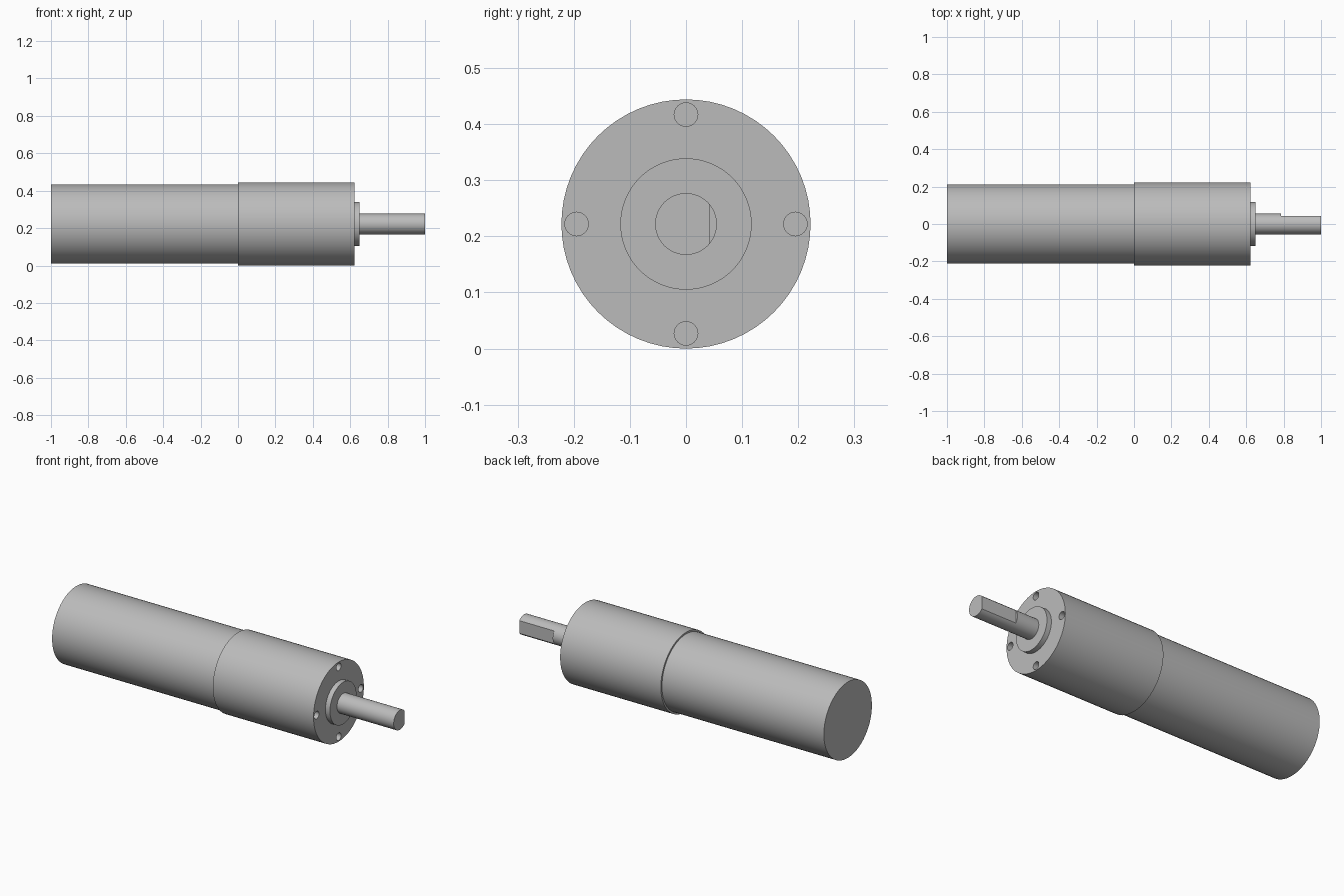
import bpy
from math import pi, cos, sin, radians

if "Cube" in bpy.data.objects:
    bpy.data.objects.remove(bpy.data.objects["Cube"])

AXIS_Z = 0.222

metal = bpy.data.materials.new("grey metal")
metal.use_nodes = True
grey = (0.5, 0.5, 0.5, 1)
metal.diffuse_color = grey
metal.node_tree.nodes["Principled BSDF"].inputs["Base Color"].default_value = grey


def rod(name, x0, x1, radius, y=0, z=0, sides=64):
    """Cylinder along x, placed relative to the motor axis."""
    bpy.ops.mesh.primitive_cylinder_add(
        vertices=sides, radius=radius, depth=x1 - x0,
        location=((x0 + x1) / 2, y, AXIS_Z + z), rotation=(0, pi / 2, 0))
    ob = bpy.context.object
    ob.name = name
    bpy.ops.object.transform_apply(location=False, rotation=True, scale=True)
    ob.data.materials.append(metal)
    return ob


def cut(target, cutter):
    """Subtract the cutter, then discard it."""
    mod = target.modifiers.new("cut", "BOOLEAN")
    mod.operation = "DIFFERENCE"
    mod.solver = "EXACT"
    mod.object = cutter
    bpy.context.view_layer.objects.active = target
    bpy.ops.object.modifier_apply(modifier=mod.name)
    bpy.data.objects.remove(cutter)


# Main cylinders, laid end to end
motor = rod("motor_body", -1, 0, 0.212)
gearbox = rod("gearbox", 0, 0.622, 0.222)
boss = rod("front_boss", 0.622, 0.65, 0.117)
shaft = rod("output_shaft", 0.65, 1, 0.055, sides=48)

# Four mounting holes in the gearbox face
for i in range(4):
    a = i * pi / 2
    cut(gearbox, rod("hole_cutter", 0.5, 0.7, 0.021,
                     0.195 * cos(a), 0.195 * sin(a), sides=32))

# Flat on the back side of the shaft
bpy.ops.mesh.primitive_cube_add(size=1, location=(0.935, 0.092, AXIS_Z))
flat = bpy.context.object
flat.scale = (0.3, 0.1, 0.2)
bpy.ops.object.transform_apply(location=False, rotation=False, scale=True)
cut(shaft, flat)

# Smooth sides, sharp rims
for ob in (motor, gearbox, boss, shaft):
    bpy.ops.object.select_all(action="DESELECT")
    ob.select_set(True)
    bpy.context.view_layer.objects.active = ob
    bpy.ops.object.shade_smooth_by_angle(angle=radians(30))
